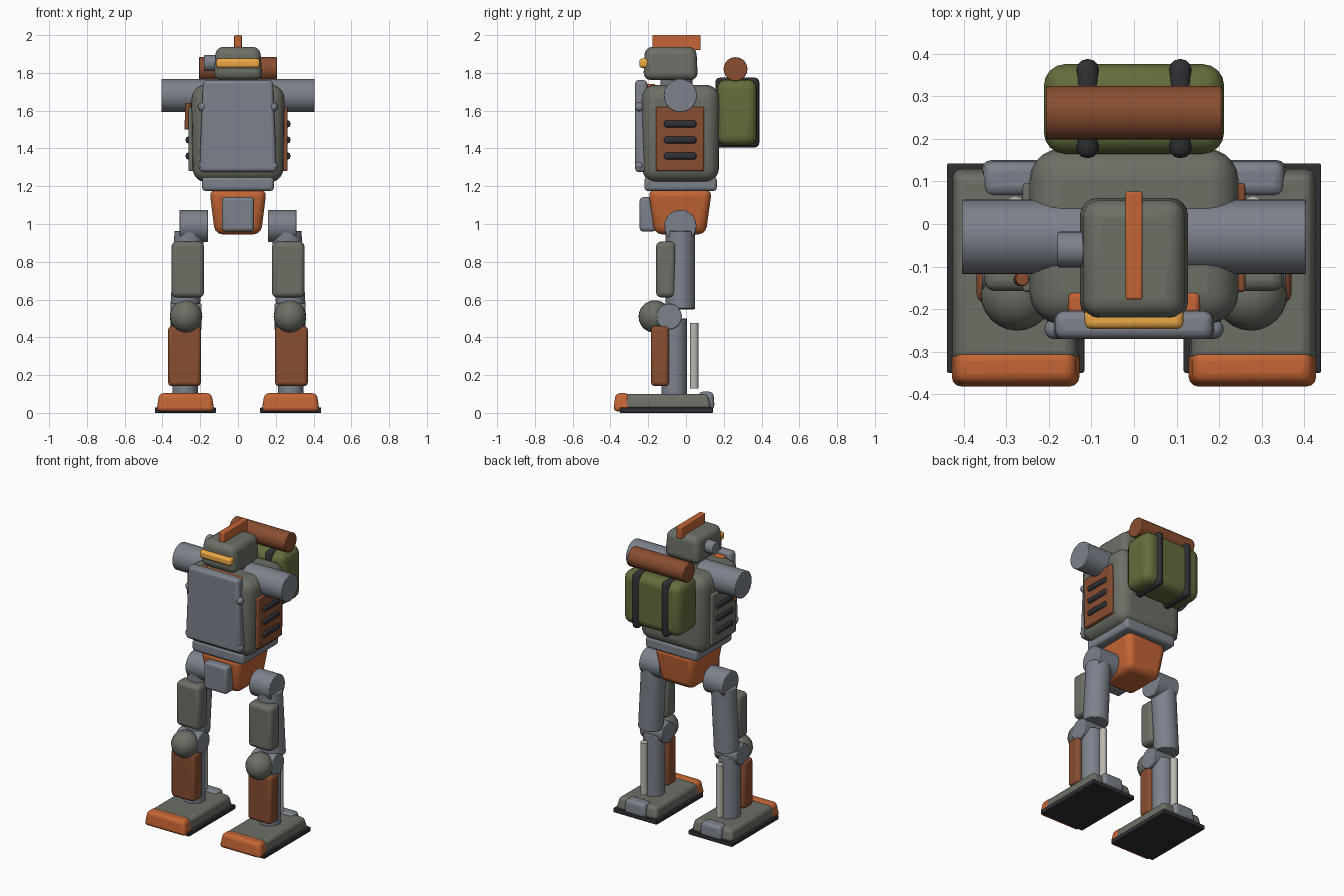
import bpy, bmesh, math
from mathutils import Vector

if "Cube" in bpy.data.objects:
    bpy.data.objects.remove(bpy.data.objects["Cube"])


def mat(name, c):
    m = bpy.data.materials.new(name)
    m.diffuse_color = (*c, 1)
    m.use_nodes = True
    m.node_tree.nodes["Principled BSDF"].inputs["Base Color"].default_value = m.diffuse_color
    return m


ORANGE = mat("orange paint", (0.55, 0.13, 0.035))
BROWN = mat("rust brown", (0.25, 0.075, 0.03))
BODY = mat("olive grey", (0.15, 0.16, 0.13))
STEEL = mat("blue grey", (0.20, 0.22, 0.26))
DARK = mat("rubber", (0.03, 0.03, 0.035))
CHROME = mat("bare metal", (0.5, 0.48, 0.43))
AMBER = mat("amber", (0.85, 0.40, 0.06))
GREEN = mat("canvas", (0.13, 0.15, 0.045))


def finish(name, bm, m, bevel=0.0, seg=3):
    me = bpy.data.meshes.new(name)
    bm.to_mesh(me)
    bm.free()
    ob = bpy.data.objects.new(name, me)
    bpy.context.collection.objects.link(ob)
    me.materials.append(m)
    if bevel:
        b = ob.modifiers.new("bevel", "BEVEL")
        b.width, b.segments = bevel, seg
    bpy.ops.object.select_all(action="DESELECT")
    ob.select_set(True)
    bpy.context.view_layer.objects.active = ob
    bpy.ops.object.shade_smooth_by_angle(angle=math.radians(40))
    return ob


def box(name, xs, ys, zs, m, bevel=0.01, top=(1, 1), bottom=(1, 1), seg=3):
    """Box between ranges; top and bottom scale those faces for taper."""
    bm = bmesh.new()
    bmesh.ops.create_cube(bm, size=1)
    cx, cy, cz = (sum(r) / 2 for r in (xs, ys, zs))
    dx, dy, dz = (abs(r[1] - r[0]) for r in (xs, ys, zs))
    for v in bm.verts:
        k = top if v.co.z > 0 else bottom
        v.co = Vector((cx + v.co.x * dx * k[0], cy + v.co.y * dy * k[1], cz + v.co.z * dz))
    return finish(name, bm, m, bevel, seg)


def rod(name, a, b, r, m, bevel=0.004, sides=32):
    """Cylinder from point a to point b."""
    a, b = Vector(a), Vector(b)
    bm = bmesh.new()
    bmesh.ops.create_cone(bm, cap_ends=True, segments=sides, radius1=r, radius2=r, depth=(b - a).length)
    bm.transform((b - a).to_track_quat("Z", "Y").to_matrix().to_4x4())
    bmesh.ops.translate(bm, verts=bm.verts, vec=(a + b) / 2)
    ob = finish(name, bm, m)
    if bevel:
        mod = ob.modifiers.new("bevel", "BEVEL")
        mod.width, mod.segments, mod.limit_method = bevel, 2, "ANGLE"
    return ob


def ball(name, c, r, m, u=24, v=14):
    bm = bmesh.new()
    bmesh.ops.create_uvsphere(bm, u_segments=u, v_segments=v, radius=r)
    bmesh.ops.translate(bm, verts=bm.verts, vec=c)
    return finish(name, bm, m)


for s, side in ((-1, "left"), (1, "right")):
    def span(a, b):
        return tuple(sorted((s * a, s * b)))

    # feet
    box(side + "_sole", span(0.117, 0.44), (-0.35, 0.142), (0, 0.028), DARK, 0.004)
    box(side + "_foot", span(0.127, 0.43), (-0.34, 0.135), (0.02, 0.1), BODY, 0.022, top=(0.92, 0.92))
    box(side + "_toe_cap", span(0.125, 0.432), (-0.385, -0.288), (0.008, 0.104), ORANGE, 0.022, top=(0.9, 0.75))
    box(side + "_heel", span(0.2, 0.36), (0.06, 0.152), (0.02, 0.112), STEEL, 0.022, top=(0.9, 0.85))
    # lower leg
    rod(side + "_shin", (s * 0.28, -0.062, 0.08), (s * 0.278, -0.062, 0.5), 0.067, STEEL)
    box(side + "_shin_guard", span(0.196, 0.37), (-0.185, -0.09), (0.142, 0.46), BROWN, 0.02)
    rod(side + "_piston", (s * 0.28, 0.043, 0.13), (s * 0.28, 0.043, 0.475), 0.023, CHROME, 0, 20)
    # knee
    rod(side + "_knee_joint", (s * 0.192, -0.09, 0.51), (s * 0.358, -0.09, 0.51), 0.068, STEEL)
    ball(side + "_knee_pad", (s * 0.275, -0.165, 0.51), 0.086, BODY)
    # upper leg
    rod(side + "_thigh", (s * 0.28, -0.03, 0.55), (s * 0.258, -0.03, 0.96), 0.078, STEEL)
    box(side + "_thigh_guard", span(0.18, 0.352), (-0.158, -0.056), (0.612, 0.907), BODY, 0.025)
    rod(side + "_hip_joint", (s * 0.16, -0.03, 0.99), (s * 0.31, -0.03, 0.99), 0.085, STEEL)
    # shoulder stub
    rod(side + "_shoulder", (s * 0.1, -0.03, 1.68), (s * 0.405, -0.03, 1.68), 0.088, STEEL)
    # side vents
    box(side + "_vent_panel", span(0.2, 0.262), (-0.16, 0.096), (1.28, 1.62), BROWN if s > 0 else BODY, 0.008)
    for i, z in enumerate((1.36, 1.445, 1.53)):
        box(f"{side}_vent_slot_{i}", span(0.24, 0.277), (-0.117, 0.055), (z - 0.018, z + 0.018), DARK, 0.013)
    # chest bolts
    for z in (1.31, 1.62):
        ball(f"{side}_chest_bolt_{z}", (s * 0.187, -0.247, z), 0.024, STEEL, 16, 10)
    # pack straps
    box(side + "_pack_strap", span(0.083, 0.135), (0.155, 0.388), (1.405, 1.775), DARK, 0.024)

# pelvis and waist
box("pelvis", (-0.152, 0.152), (-0.2, 0.138), (0.945, 1.185), ORANGE, 0.04, bottom=(0.8, 0.8))
box("pelvis_plate", (-0.085, 0.085), (-0.245, -0.16), (0.96, 1.142), STEEL, 0.018)
box("waist", (-0.19, 0.19), (-0.22, 0.163), (1.175, 1.25), STEEL, 0.018)

# torso
box("torso", (-0.247, 0.247), (-0.236, 0.178), (1.22, 1.737), BODY, 0.075, bottom=(0.97, 0.98), seg=5)
box("chest_plate", (-0.205, 0.205), (-0.27, -0.205), (1.275, 1.762), STEEL, 0.02, top=(0.9, 1))
box("collar", (-0.155, 0.155), (-0.212, -0.16), (1.65, 1.742), ORANGE, 0.012)
rod("side_hose", (-0.268, -0.13, 1.5), (-0.262, -0.13, 1.64), 0.016, BROWN, 0.004, 16)

# head
rod("neck", (0, -0.05, 1.7), (0, -0.05, 1.8), 0.085, STEEL)
box("head", (-0.13, 0.13), (-0.226, 0.063), (1.762, 1.938), BODY, 0.04, top=(0.9, 0.94), seg=4)
box("visor", (-0.116, 0.116), (-0.247, -0.195), (1.826, 1.876), AMBER, 0.015)
box("head_crest", (-0.02, 0.02), (-0.178, 0.077), (1.92, 2.0), ORANGE, 0.006)
rod("ear_sensor", (-0.18, -0.06, 1.852), (-0.1, -0.06, 1.852), 0.042, STEEL)

# backpack and bedroll
box("backpack", (-0.212, 0.212), (0.165, 0.376), (1.415, 1.765), GREEN, 0.05, seg=4)
rod("bedroll", (-0.207, 0.262, 1.82), (0.207, 0.262, 1.82), 0.063, BROWN)
